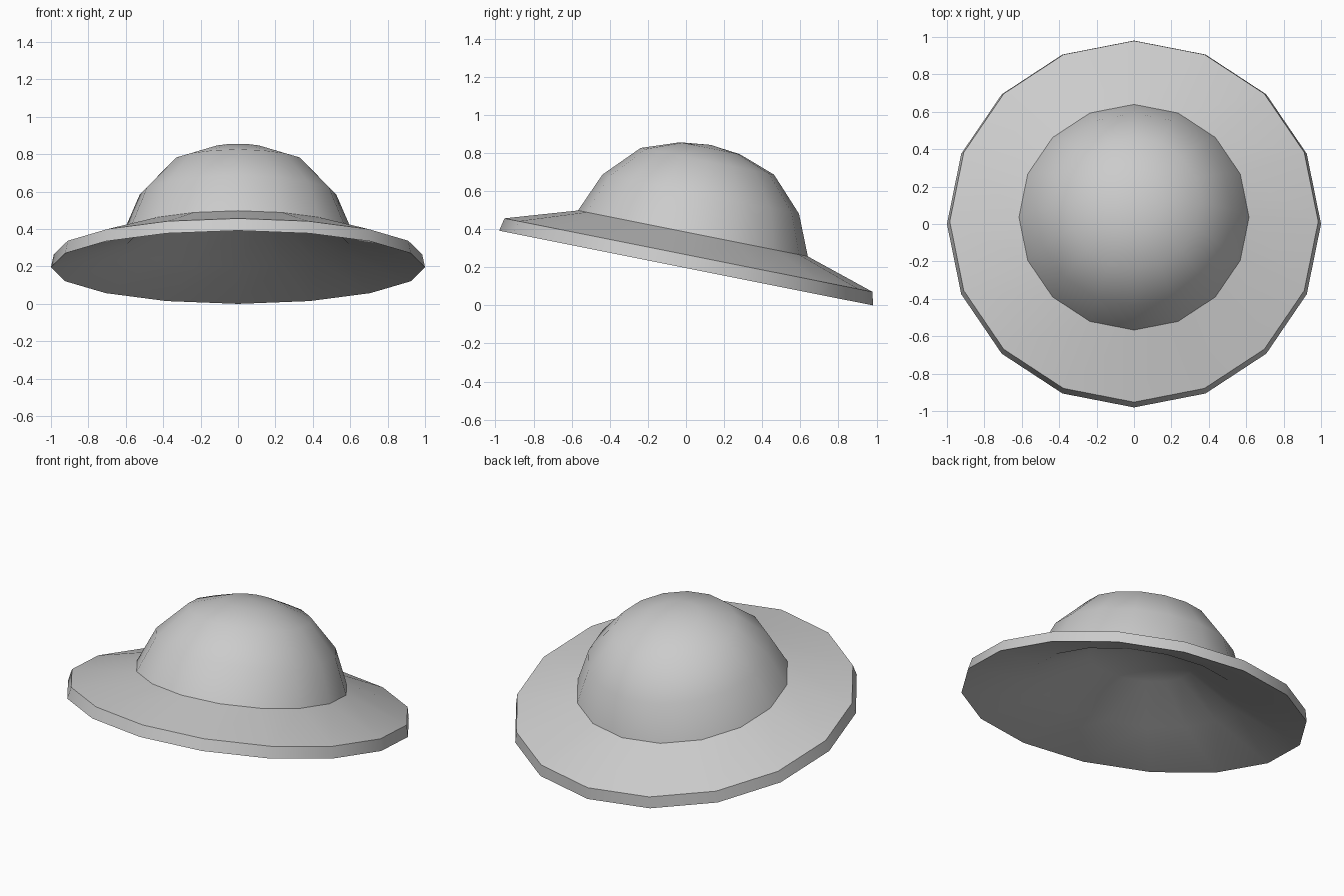
import bpy, bmesh, math
from mathutils import Matrix

cube = bpy.data.objects.get("Cube")
if cube:
    bpy.data.objects.remove(cube)

SIDES = 16
TILT = math.asin(0.196)

grey = bpy.data.materials.new("felt_grey")
grey.use_nodes = True
colour = (0.6, 0.6, 0.6, 1)
grey.diffuse_color = colour
grey.node_tree.nodes["Principled BSDF"].inputs["Base Color"].default_value = colour


def lathe(name, profile):
    """Revolve (radius, height) pairs; a zero radius becomes a single pole."""
    bm = bmesh.new()
    rings = []
    for r, h in profile:
        count = SIDES if r > 0 else 1
        rings.append([bm.verts.new((r * math.cos(2 * math.pi * i / SIDES),
                                    r * math.sin(2 * math.pi * i / SIDES), h))
                      for i in range(count)])
    for a, b in zip(rings, rings[1:]):
        for i in range(SIDES):
            j = (i + 1) % SIDES
            if len(b) == 1:
                bm.faces.new((a[i], a[j], b[0]))
            elif len(a) == 1:
                bm.faces.new((a[0], b[j], b[i]))
            else:
                bm.faces.new((a[i], a[j], b[j], b[i]))
    bmesh.ops.recalc_face_normals(bm, faces=bm.faces)
    # Lean the hat down towards the back
    bmesh.ops.transform(bm, verts=bm.verts, matrix=Matrix.Translation((0, 0, 0.196))
                        @ Matrix.Rotation(-TILT, 4, 'X'))
    mesh = bpy.data.meshes.new(name)
    bm.to_mesh(mesh)
    bm.free()
    mesh.materials.append(grey)
    obj = bpy.data.objects.new(name, mesh)
    bpy.context.collection.objects.link(obj)
    bpy.context.view_layer.objects.active = obj
    obj.select_set(True)
    bpy.ops.object.shade_smooth_by_angle(angle=math.radians(35))
    obj.select_set(False)
    return obj


# Shallow hollow lining, rim, sloping brim and rounded crown in one shell
lining = [(0, 0.34), (0.3, 0.28), (0.6, 0.12)]
brim = [(1.0, 0), (0.985, 0.069), (0.615, 0.185)]
crown = [(0.526, 0.395), (0.357, 0.571), (0.16, 0.641), (0, 0.659)]
lathe("hat", lining + brim + crown)
